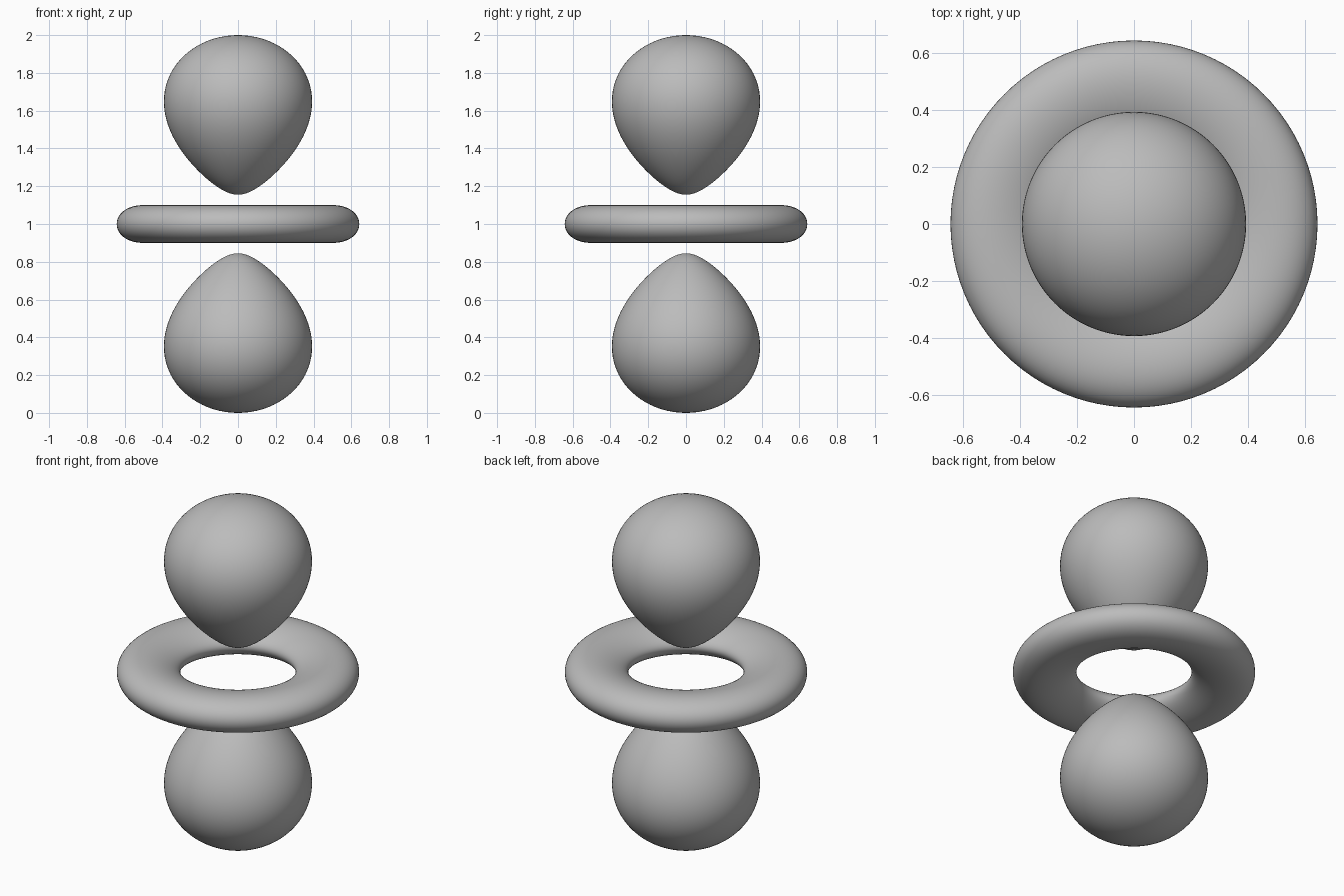
import bpy, bmesh, math

cube = bpy.data.objects.get("Cube")
if cube:
    bpy.data.objects.remove(cube, do_unlink=True)

CENTRE = 1.0           # height of the middle of the model
TIP, END = 0.155, 1.0  # nearest and farthest reach of a lobe from the centre
DECAY = 2 * math.log(END / TIP) / (END - TIP)
LEVEL = 2 * math.exp(-DECAY)

grey = bpy.data.materials.new("plain_grey")
grey.use_nodes = True
colour = (0.5, 0.5, 0.5, 1)
grey.diffuse_color = colour
grey.node_tree.nodes["Principled BSDF"].inputs["Base Color"].default_value = colour


def ratio(d):
    """Surface level over radial strength at distance d."""
    return LEVEL * math.exp(DECAY * d) / d ** 2


def find_edge(outside, inside):
    """Distance where the ring's surface crosses its middle plane."""
    for _ in range(50):
        mid = (outside + inside) / 2
        if ratio(mid) > 1:
            outside = mid
        else:
            inside = mid
    return inside


def half_profile(start, stop, sign, steps):
    """Radius and height along the surface, denser towards both ends."""
    points = []
    for i in range(steps + 1):
        d = start + (stop - start) * (1 - math.cos(math.pi * i / steps)) / 2
        cos_sq = min(1, max(0, (1 + sign * ratio(d)) / 3))
        if i in (0, steps):
            cos_sq = 1 if sign > 0 else 0
        points.append((d * math.sqrt(1 - cos_sq), d * math.sqrt(cos_sq)))
    return points


def lathe(name, points, closed=False, segments=96):
    """Turn a profile around the vertical axis."""
    bm = bmesh.new()
    verts = [bm.verts.new((r, 0, z + CENTRE)) for r, z in points]
    pairs = list(zip(verts, verts[1:]))
    if closed:
        pairs.append((verts[-1], verts[0]))
    edges = [bm.edges.new(p) for p in pairs]
    bmesh.ops.spin(bm, geom=verts + edges, cent=(0, 0, 0), axis=(0, 0, 1),
                   angle=math.tau, steps=segments)
    bmesh.ops.remove_doubles(bm, verts=bm.verts, dist=1e-5)
    bmesh.ops.recalc_face_normals(bm, faces=bm.faces)
    for face in bm.faces:
        face.smooth = True
    mesh = bpy.data.meshes.new(name)
    bm.to_mesh(mesh)
    bm.free()
    mesh.materials.append(grey)
    obj = bpy.data.objects.new(name, mesh)
    bpy.context.collection.objects.link(obj)


# Two mirrored teardrop lobes
lobe = half_profile(TIP, END, 1, 56)
lathe("upper_lobe", lobe)
lathe("lower_lobe", [(r, -z) for r, z in lobe])

# Flattened ring between the lobes
middle = 2 / DECAY
upper = half_profile(find_edge(TIP, middle), find_edge(END, middle), -1, 28)
lower = [(r, -z) for r, z in reversed(upper[1:-1])]
lathe("ring", upper + lower, closed=True)
